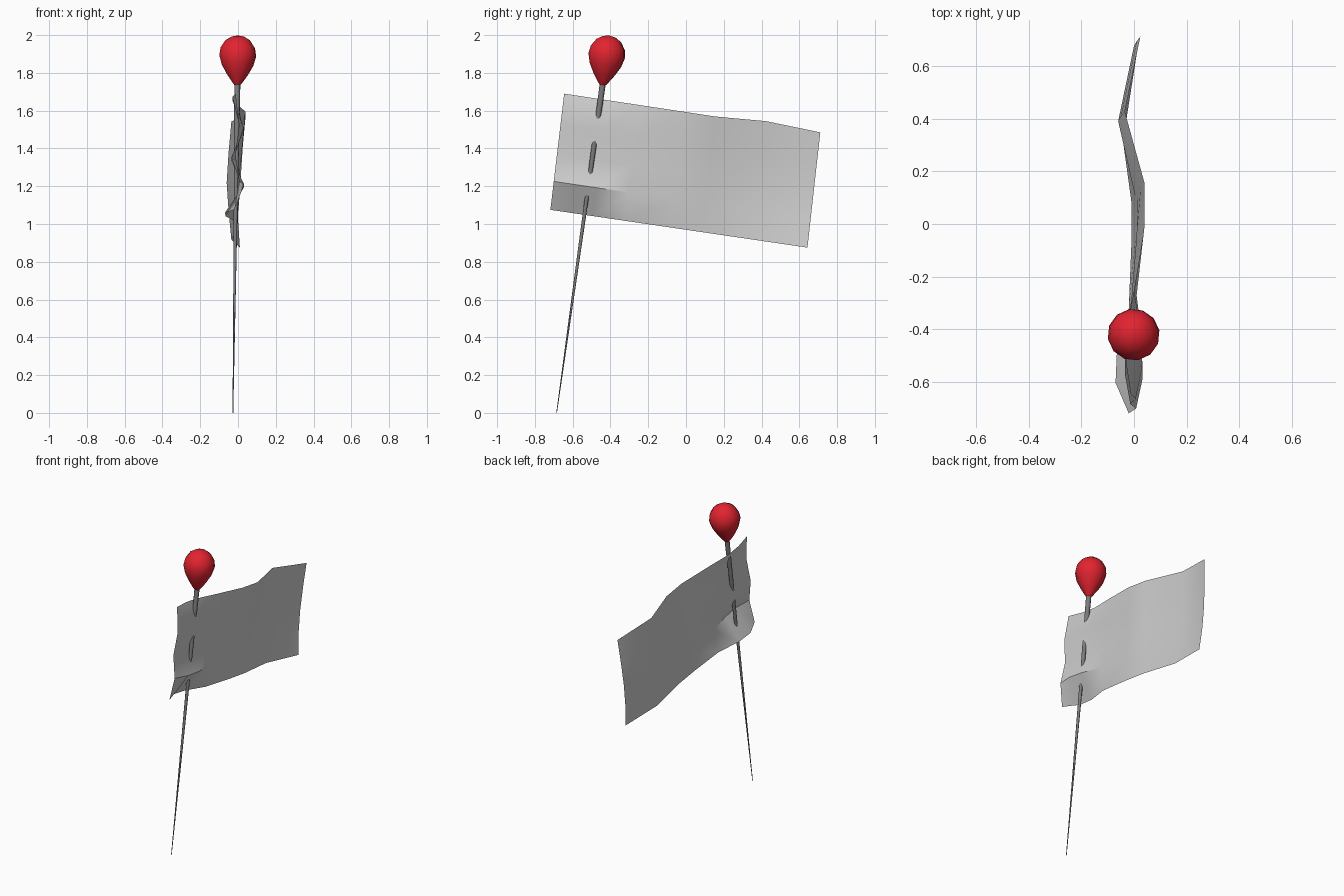
import bpy, bmesh, math
from mathutils import Vector

if "Cube" in bpy.data.objects:
    bpy.data.objects.remove(bpy.data.objects["Cube"])


def material(name, rgb):
    m = bpy.data.materials.new(name)
    m.diffuse_color = (*rgb, 1)
    m.use_nodes = True
    m.node_tree.nodes["Principled BSDF"].inputs["Base Color"].default_value = m.diffuse_color
    return m


def make_object(name, bm, mat, angle):
    mesh = bpy.data.meshes.new(name)
    bm.to_mesh(mesh)
    bm.free()
    ob = bpy.data.objects.new(name, mesh)
    bpy.context.collection.objects.link(ob)
    mesh.materials.append(mat)
    bpy.ops.object.select_all(action='DESELECT')
    ob.select_set(True)
    bpy.context.view_layer.objects.active = ob
    bpy.ops.object.shade_smooth_by_angle(angle=math.radians(angle))
    return ob


red = material("red plastic", (0.76, 0.017, 0.03))
steel = material("grey steel", (0.2, 0.2, 0.2))
white = material("pale paper", (0.62, 0.62, 0.62))

# Tilted pin axis
TIP = Vector((-0.027, -0.685, 0.0))
TOP = Vector((0.0, -0.405, 1.997))
ROT = (TOP - TIP).to_track_quat('Z', 'Y')


def lathe(name, profile, sides, mat):
    """Revolve (height fraction, radius) points round the pin axis."""
    bm = bmesh.new()
    rings = []
    for t, r in profile:
        c = TIP.lerp(TOP, t)
        ring = []
        for i in range(sides):
            a = math.tau * (i + 0.5) / sides
            ring.append(bm.verts.new(c + ROT @ Vector((r * math.cos(a), r * math.sin(a), 0))))
        rings.append(ring)
    for lo, hi in zip(rings, rings[1:]):
        for i in range(sides):
            j = (i + 1) % sides
            bm.faces.new((lo[i], lo[j], hi[j], hi[i]))
    bm.faces.new(rings[0][::-1])
    bm.faces.new(rings[-1])
    return make_object(name, bm, mat, 50)


# Pin shaft and teardrop head
lathe("pin_shaft", [(0.0, 0.002), (0.57, 0.011), (0.885, 0.017)], 8, steel)
lathe("pin_head", [(0.868, 0.014), (0.875, 0.026), (0.898, 0.058), (0.922, 0.085),
                   (0.947, 0.099), (0.968, 0.092), (0.987, 0.067), (0.997, 0.034),
                   (1.0, 0.006)], 12, red)

# Paper flag: x offset of each column, bottom to top, pleated where the pin threads it
rows = [0.0, 0.245, 0.48, 0.735, 1.0]
columns = [
    (0.00, (-0.02, 0.008, -0.014, 0.006, -0.012)),
    (0.085, (-0.07, 0.033, -0.035, 0.03, -0.03)),
    (0.17, (-0.065, 0.03, -0.035, 0.03, -0.03)),
    (0.29, (-0.02, 0.005, -0.01, 0.01, 0.00)),
    (0.47, (-0.01, 0.005, 0.01, 0.025, 0.04)),
    (0.59, (-0.01, 0.005, 0.015, 0.025, 0.04)),
    (0.79, (-0.035, -0.05, -0.06, -0.05, -0.035)),
    (1.00, (0.01, 0.00, 0.00, 0.01, 0.024)),
]
BL, BR = Vector((0, -0.718, 1.075)), Vector((0, 0.643, 0.875))
TL, TR = Vector((0, -0.645, 1.69)), Vector((0, 0.711, 1.485))
bm = bmesh.new()
grid = []
for u, offsets in columns:
    low, high = BL.lerp(BR, u), TL.lerp(TR, u)
    # slight hump in the top edge
    high.z += 0.016 * max(0, 1 - abs(u - 0.79) / 0.2)
    grid.append([bm.verts.new(low.lerp(high, v) + Vector((x, 0, 0)))
                 for v, x in zip(rows, offsets)])
for a, b in zip(grid, grid[1:]):
    for j in range(len(rows) - 1):
        bm.faces.new((a[j], b[j], b[j + 1], a[j + 1]))
make_object("paper_flag", bm, white, 36)
